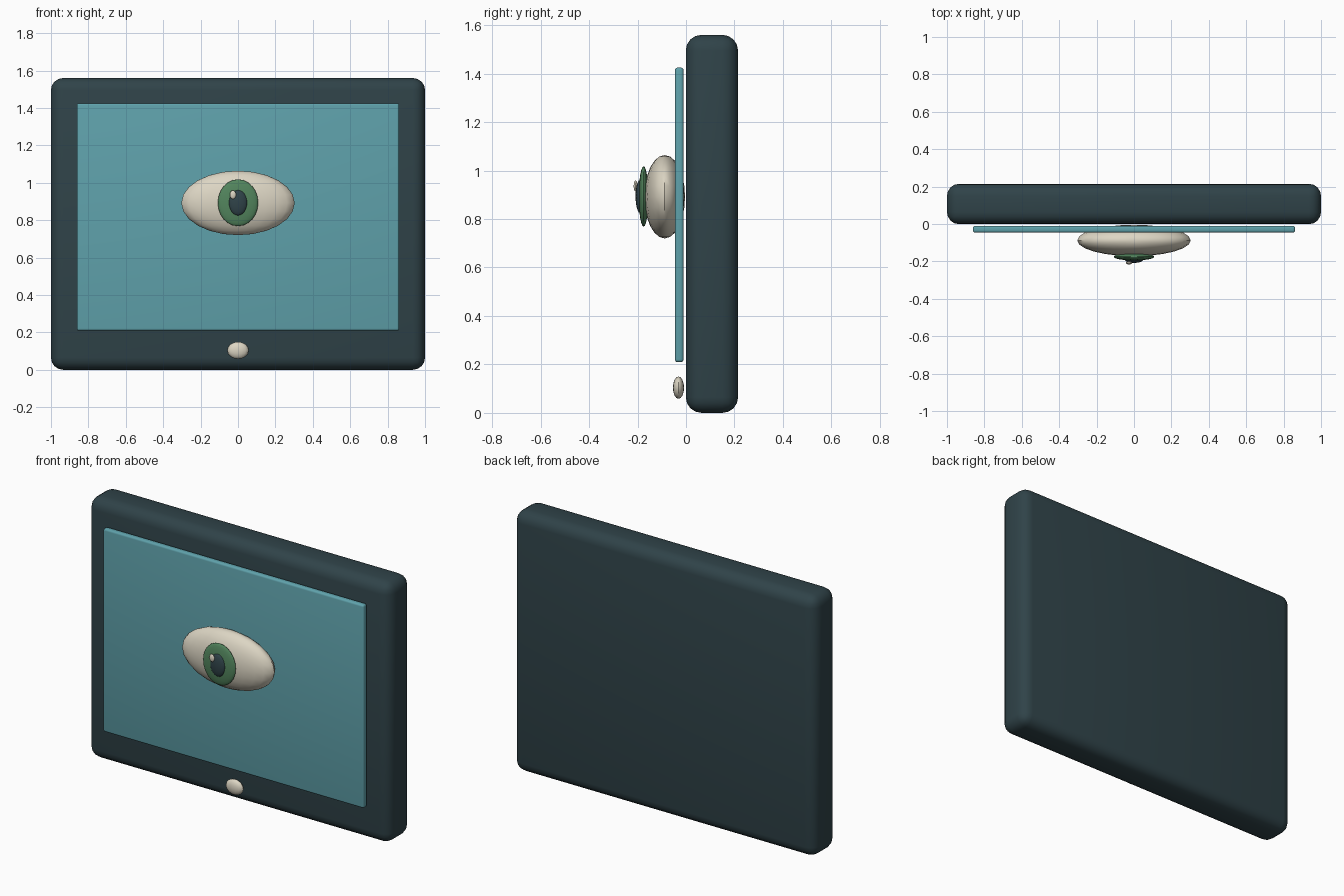
import bpy
import math

if "Cube" in bpy.data.objects:
    bpy.data.objects.remove(bpy.data.objects["Cube"])


def material(name, color):
    m = bpy.data.materials.new(name)
    m.diffuse_color = (*color, 1)
    m.use_nodes = True
    m.node_tree.nodes["Principled BSDF"].inputs["Base Color"].default_value = m.diffuse_color
    return m


dark = material("dark slate", (0.029, 0.056, 0.066))
teal = material("teal", (0.115, 0.36, 0.41))
cream = material("cream", (0.72, 0.67, 0.55))
green = material("green", (0.085, 0.235, 0.11))


def finish(ob, name, mat):
    ob.name = name
    ob.data.materials.append(mat)
    bpy.ops.object.shade_smooth_by_angle(angle=math.radians(40))


def slab(name, loc, size, bevel, mat):
    """Rounded box given by its centre and full size."""
    bpy.ops.mesh.primitive_cube_add(size=1, location=loc)
    ob = bpy.context.object
    ob.scale = size
    bpy.ops.object.transform_apply(location=False, rotation=False, scale=True)
    mod = ob.modifiers.new("rounded edges", 'BEVEL')
    mod.width = bevel
    mod.segments = 4
    bpy.ops.object.modifier_apply(modifier=mod.name)
    finish(ob, name, mat)


def ellipsoid(name, loc, radii, mat, seg=24, rings=12):
    """Stretched sphere given by its centre and radii."""
    bpy.ops.mesh.primitive_uv_sphere_add(segments=seg, ring_count=rings, radius=1, location=loc)
    ob = bpy.context.object
    ob.scale = radii
    bpy.ops.object.transform_apply(location=False, rotation=False, scale=True)
    finish(ob, name, mat)


# Casing and raised screen
slab("casing", (0, 0.107, 0.78), (2, 0.216, 1.56), 0.065, dark)
slab("screen", (0, -0.028, 0.817), (1.724, 0.036, 1.216), 0.012, teal)

# Layered eye on the screen
ellipsoid("eyeball", (0, -0.088, 0.892), (0.303, 0.084, 0.172), cream)
ellipsoid("iris", (0, -0.175, 0.893), (0.108, 0.02, 0.125), green)
ellipsoid("pupil", (0, -0.19, 0.893), (0.049, 0.018, 0.068), dark)
ellipsoid("eye_glint", (-0.027, -0.208, 0.936), (0.017, 0.008, 0.023), cream, 16, 8)

# Button under the screen
ellipsoid("button", (0, -0.031, 0.104), (0.057, 0.023, 0.046), cream, 16, 8)
